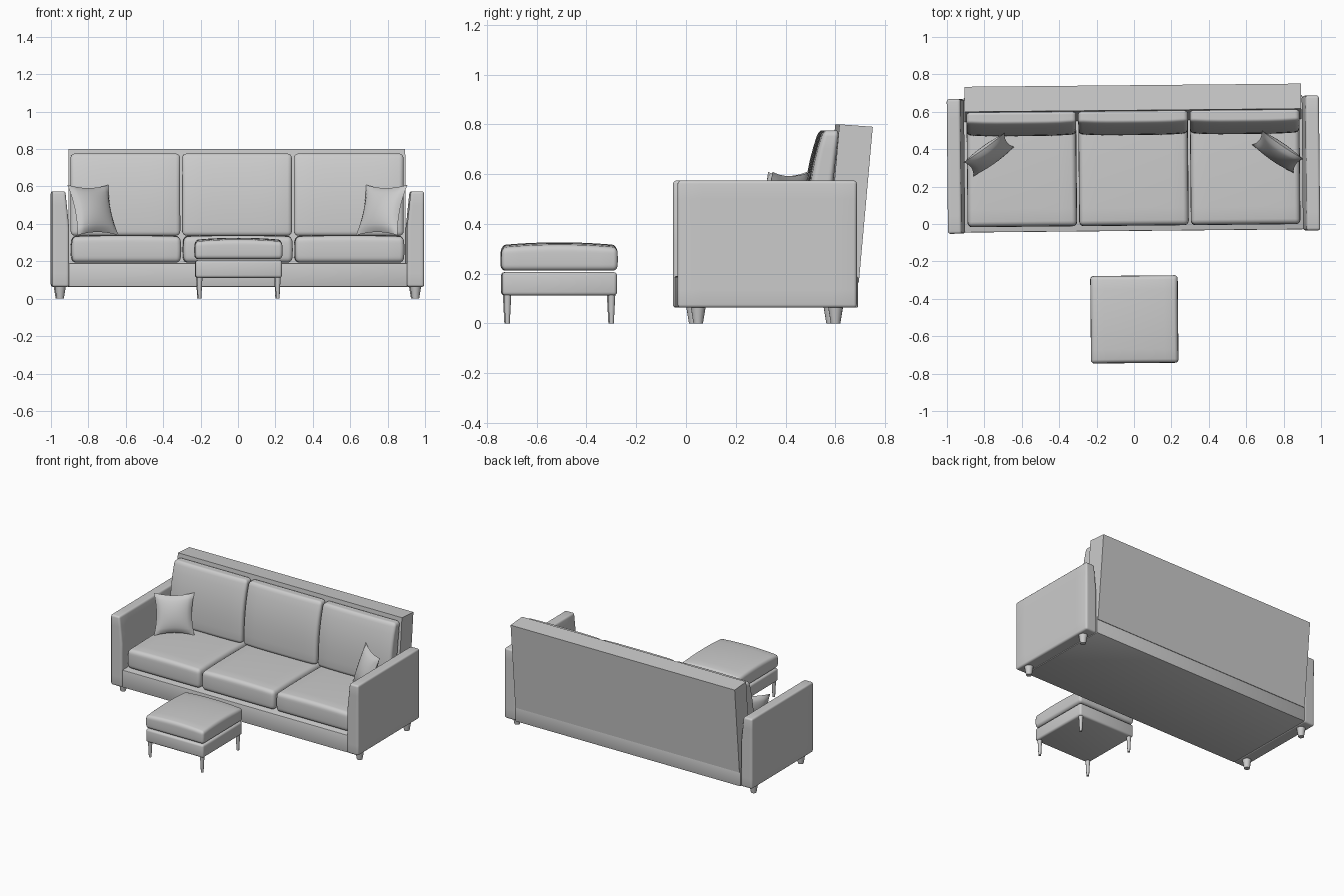
import bpy, bmesh, math
from mathutils import Matrix, Vector

if "Cube" in bpy.data.objects:
    bpy.data.objects.remove(bpy.data.objects["Cube"])

TURN = Matrix.Rotation(0.0095, 4, 'Z')   # whole set is turned very slightly


def finish(bm, name, smooth=True):
    bm.transform(TURN)
    bmesh.ops.recalc_face_normals(bm, faces=bm.faces)
    me = bpy.data.meshes.new(name)
    bm.to_mesh(me)
    bm.free()
    ob = bpy.data.objects.new(name, me)
    bpy.context.collection.objects.link(ob)
    if smooth:
        bpy.ops.object.select_all(action='DESELECT')
        ob.select_set(True)
        bpy.context.view_layer.objects.active = ob
        bpy.ops.object.shade_smooth_by_angle(angle=math.radians(35))
    return ob


def box(name, lo, hi, bevel=0.0, seg=3, cuts=0, warp=None):
    """Bevelled box; warp(co, n) moves a vertex, n being its place in -1..1."""
    lo, hi = Vector(lo), Vector(hi)
    mid, half = (lo + hi) / 2, (hi - lo) / 2
    bm = bmesh.new()
    bmesh.ops.create_cube(bm, size=2)
    for v in bm.verts:
        v.co = mid + v.co * half
    if bevel:
        bmesh.ops.bevel(bm, geom=bm.edges[:], offset=bevel, segments=seg,
                        profile=0.5, affect='EDGES')
    for axis in range(3):
        normal = Vector([float(i == axis) for i in range(3)])
        for k in range(cuts):
            p = mid.copy()
            p[axis] += (half[axis] - bevel) * (2 * (k + 1) / (cuts + 1) - 1)
            bmesh.ops.bisect_plane(bm, geom=bm.verts[:] + bm.edges[:] + bm.faces[:],
                                   plane_co=p, plane_no=normal)
    if warp:
        for v in bm.verts:
            n = Vector([(v.co[i] - mid[i]) / half[i] for i in range(3)])
            v.co = warp(v.co.copy(), n)
    return finish(bm, name, bevel > 0)


def leg(name, x, y, top, r_top, r_foot):
    bm = bmesh.new()
    bmesh.ops.create_cone(bm, cap_ends=True, segments=16, radius1=r_foot, radius2=r_top,
                          depth=top, matrix=Matrix.Translation((x, y, top / 2)))
    finish(bm, name)


def crown(height, belly=0.0):
    """Puffs the top up and the sides out."""
    def warp(co, n):
        if n.z > 0:
            co.z += height * ((1 - n.x ** 2) * 0.5 + (1 - n.y ** 2) * 0.5) * n.z
        bulge = belly * (1 - n.z ** 2)
        co.x += bulge * n.x
        co.y += bulge * n.y
        return co
    return warp


def lean_back(co, n):
    """Back cushion profile: full at the bottom, thinner and leaning at the top."""
    u = (n.z + 1) / 2
    front = 0.475 + 0.065 * u ** 2.5
    rear = 0.557 + 0.05 * u
    t = (n.y + 1) / 2
    co.y = front + (rear - front) * t
    if n.y < 0:
        co.y += 0.008 * n.x ** 4
    return co


def pillow(name, centre, yaw, lean, w, h, thick):
    bm = bmesh.new()
    for side in (1, -1):
        made = bmesh.ops.create_grid(bm, x_segments=14, y_segments=14, size=1)
        for v in made['verts']:
            u, t = v.co.x, v.co.y
            puff = max(0, (1 - u * u) * (1 - t * t)) ** 0.55
            v.co = ((w * u * (1 - 0.13 * (1 - t * t))),
                    (h * t * (1 - 0.13 * (1 - u * u))), side * thick * puff)
    bmesh.ops.remove_doubles(bm, verts=bm.verts[:], dist=0.0005)
    bm.transform(Matrix.Translation(centre) @ Matrix.Rotation(yaw, 4, 'Z')
                 @ Matrix.Rotation(math.pi / 2 - lean, 4, 'X'))
    finish(bm, name)


# Sofa base
box("sofa_base", (-0.905, -0.037, 0.063), (0.905, 0.682, 0.19), 0.004, 2)

# Reclined back panel, swept from its side profile
bm = bmesh.new()
profile = [(0.608, 0.80), (0.742, 0.79), (0.686, 0.165), (0.552, 0.165)]
face = bm.faces.new([bm.verts.new((-0.9, y, z)) for y, z in profile])
ext = bmesh.ops.extrude_face_region(bm, geom=[face])
bmesh.ops.translate(bm, vec=(1.8, 0, 0),
                    verts=[g for g in ext['geom'] if isinstance(g, bmesh.types.BMVert)])
finish(bm, "back_panel", False)

# Arms, thinning inward near the top, with their legs
for side, label in ((-1, "left"), (1, "right")):
    def taper(co, n, s=side):
        k = min(1, max(0, (co.z - 0.38) / 0.19))
        co.x += -s * (-0.02) * k * (1 - n.x * s) / 2
        return co
    xs = sorted((side * 0.903, side * 0.995))
    box(label + "_arm", (xs[0], -0.043, 0.063), (xs[1], 0.677, 0.574), 0.013, 3, 7, taper)
    for y, place in ((0.04, "front"), (0.592, "rear")):
        leg(f"sofa_{place}_{label}_leg", side * 0.95, y, 0.066, 0.03, 0.019)
    # Scatter pillow leaning in the corner
    pillow(label + "_pillow", (side * 0.772, 0.378, 0.474), -side * math.radians(35),
           math.radians(19), 0.135, 0.143, 0.042)

# Seat and back cushions
for i, label in enumerate(("left", "middle", "right")):
    cx = (i - 1) * 0.597
    box(label + "_seat_cushion", (cx - 0.288, -0.004, 0.193), (cx + 0.288, 0.575, 0.332),
        0.024, 4, 7, crown(0.01, 0.005))
    box(label + "_back_cushion", (cx - 0.293, 0.475, 0.337), (cx + 0.293, 0.6, 0.776),
        0.024, 4, 7, lean_back)

# Ottoman
ox, oy, r = -0.003, -0.51, 0.231
box("ottoman_base", (ox - r, oy - r, 0.112), (ox + r, oy + r, 0.206), 0.014, 3)
box("ottoman_cushion", (ox - r, oy - r, 0.212), (ox + r, oy + r, 0.304),
    0.018, 4, 7, crown(0.022, 0.003))
for sx in (-1, 1):
    for sy in (-1, 1):
        place = ("front" if sy < 0 else "rear") + ("_left" if sx < 0 else "_right")
        leg(f"ottoman_{place}_leg", ox + sx * 0.209, oy + sy * 0.209, 0.114, 0.015, 0.009)
